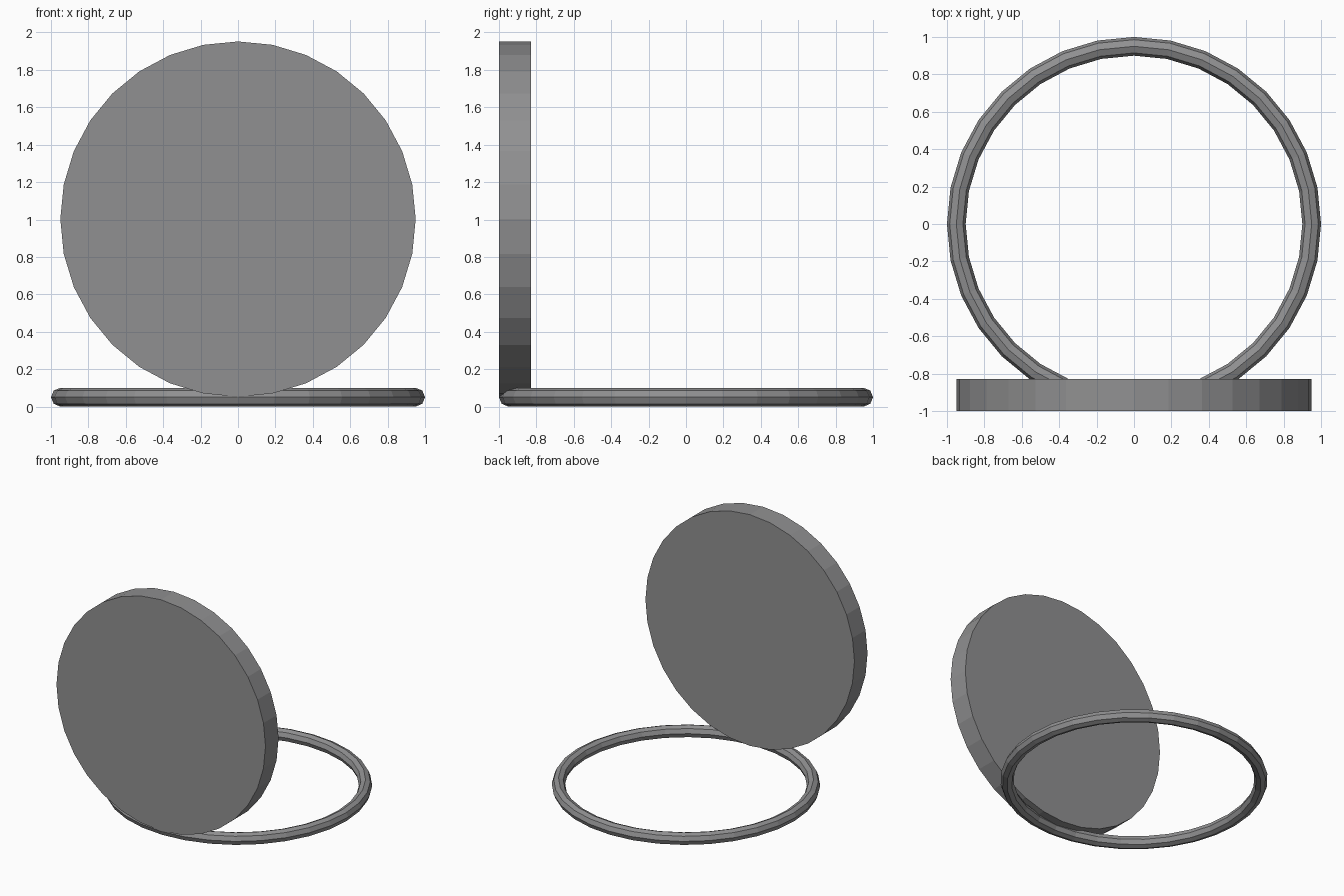
import bpy, math

if "Cube" in bpy.data.objects:
    bpy.data.objects.remove(bpy.data.objects["Cube"])

grey = bpy.data.materials.new("mid_grey")
grey.diffuse_color = (0.28, 0.28, 0.285, 1.0)
grey.use_nodes = True
grey.node_tree.nodes["Principled BSDF"].inputs["Base Color"].default_value = grey.diffuse_color


def finish(name):
    obj = bpy.context.object
    obj.name = name
    obj.data.materials.clear()
    obj.data.materials.append(grey)
    bpy.ops.object.shade_flat()
    return obj


# Flat-lying ring with an eight-sided cross-section
bpy.ops.mesh.primitive_torus_add(
    major_segments=32, minor_segments=8,
    major_radius=0.95, minor_radius=0.05, location=(0, 0, 0.05))
finish("base_ring")

# Upright disc standing on the front of the ring
bpy.ops.mesh.primitive_cylinder_add(
    vertices=32, radius=0.95, depth=0.17,
    location=(0, -0.915, 1.002), rotation=(math.pi / 2, 0, 0))
finish("upright_disc")
